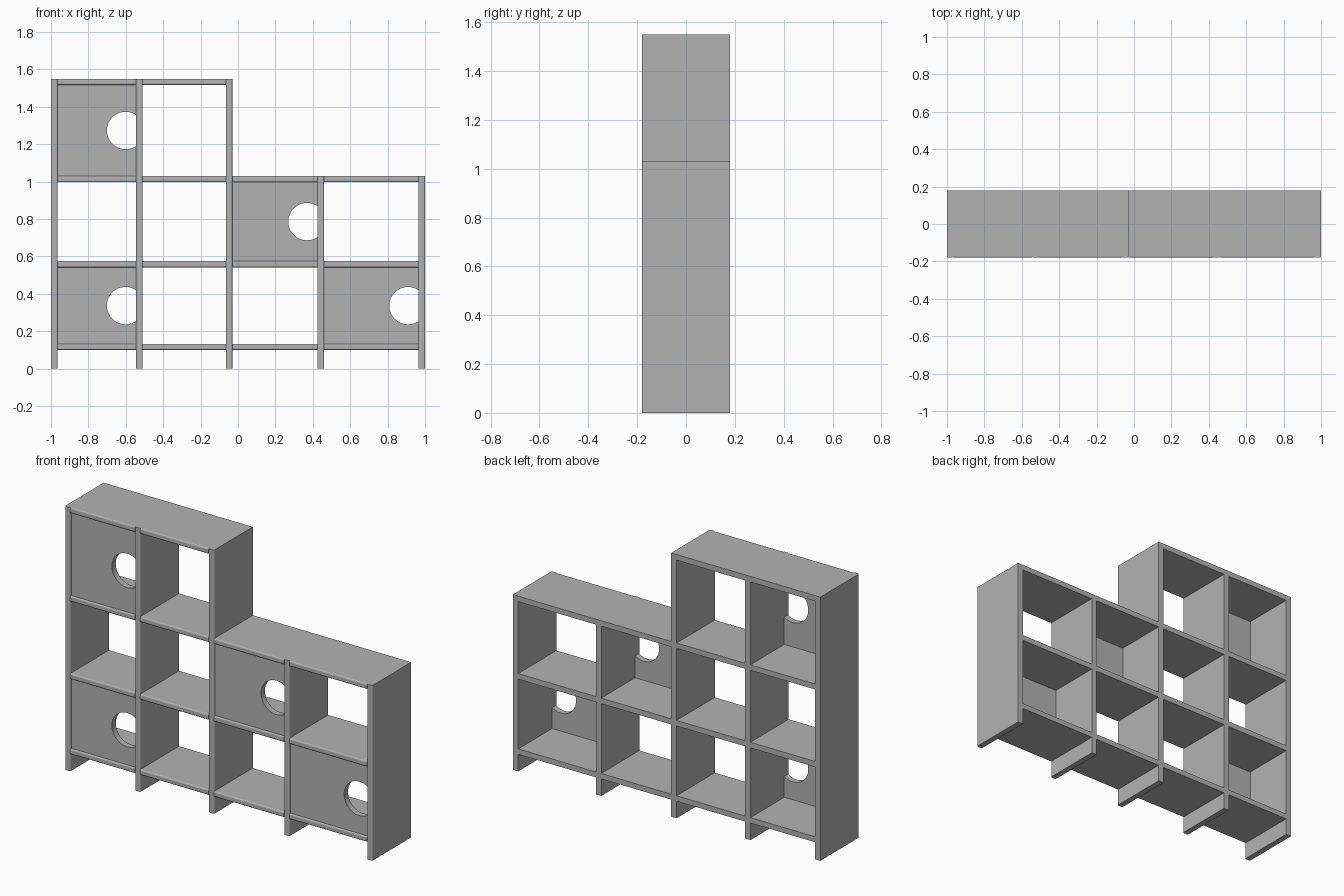
import bpy, bmesh, math

cube = bpy.data.objects.get("Cube")
if cube:
    bpy.data.objects.remove(cube)

grey = bpy.data.materials.new("plain grey")
grey.use_nodes = True
colour = (0.45, 0.45, 0.45, 1)
grey.diffuse_color = colour
grey.node_tree.nodes["Principled BSDF"].inputs["Base Color"].default_value = colour

FRONT, BACK = -0.18, 0.18
ROUND = 0.008
LEFT, RIGHT = -1.0, 1.0
T = 0.035                                        # board thickness
UPRIGHTS = [LEFT, -0.545, -0.065, 0.425, RIGHT - T]
SHELVES = [(0.10, 0.132), (0.542, 0.575), (0.998, 1.03), (1.517, 1.55)]


def finish(bm, name):
    bmesh.ops.recalc_face_normals(bm, faces=bm.faces)
    mesh = bpy.data.meshes.new(name)
    bm.to_mesh(mesh)
    bm.free()
    mesh.materials.append(grey)
    ob = bpy.data.objects.new(name, mesh)
    bpy.context.collection.objects.link(ob)
    return ob


def board(name, x0, x1, z0, z1, axis):
    """Box whose long front edges, running along the given axis, are eased."""
    bm = bmesh.new()
    bmesh.ops.create_cube(bm, size=1)
    for v in bm.verts:
        v.co.x = x0 if v.co.x < 0 else x1
        v.co.y = FRONT if v.co.y < 0 else BACK
        v.co.z = z0 if v.co.z < 0 else z1
    long_edges = [e for e in bm.edges
                  if all(v.co.y < 0 for v in e.verts)
                  and abs((e.verts[0].co - e.verts[1].co)[axis]) > 0.1]
    bmesh.ops.bevel(bm, geom=long_edges, offset=ROUND, segments=3,
                    profile=0.5, affect='EDGES')
    return finish(bm, name)


def door(name, col, row):
    """Recessed panel with a round finger hole running off its right edge."""
    x0, x1 = UPRIGHTS[col] + T, UPRIGHTS[col + 1]
    z0, z1 = SHELVES[row][1], SHELVES[row + 1][0]
    r, cx, cz = 0.1, x1 - 0.056, (z0 + z1) / 2
    open_angle = math.acos((x1 - cx) / r)
    steps = 36
    outline = [(x0, z1), (x0, z0), (x1, z0)]
    for i in range(steps + 1):
        a = -open_angle - (2 * math.pi - 2 * open_angle) * i / steps
        outline.append((cx + r * math.cos(a), cz + r * math.sin(a)))
    outline.append((x1, z1))
    bm = bmesh.new()
    face = bm.faces.new([bm.verts.new((x, FRONT + 0.01, z)) for x, z in outline])
    ext = bmesh.ops.extrude_face_region(bm, geom=[face], use_keep_orig=True)
    for v in ext["geom"]:
        if isinstance(v, bmesh.types.BMVert):
            v.co.y += 0.036
    ob = finish(bm, name)
    ob.data.shade_smooth()
    ob.data.set_sharp_from_angle(angle=math.radians(30))


# Uprights: the left three reach the top, the others stop at the lower top
for i, x in enumerate(UPRIGHTS):
    top = SHELVES[3][1] if i < 3 else SHELVES[2][1]
    board(f"upright_{i + 1}", x, x + T, 0, top, 2)

# Shelves fitted between neighbouring uprights
for row, (z0, z1) in enumerate(SHELVES):
    for col in range(2 if row == 3 else 4):
        board(f"shelf_{row + 1}_{col + 1}", UPRIGHTS[col] + T,
              UPRIGHTS[col + 1], z0, z1, 0)

# Doors, by column and row
for col, row in ((0, 0), (3, 0), (2, 1), (0, 2)):
    door(f"door_{col + 1}_{row + 1}", col, row)
